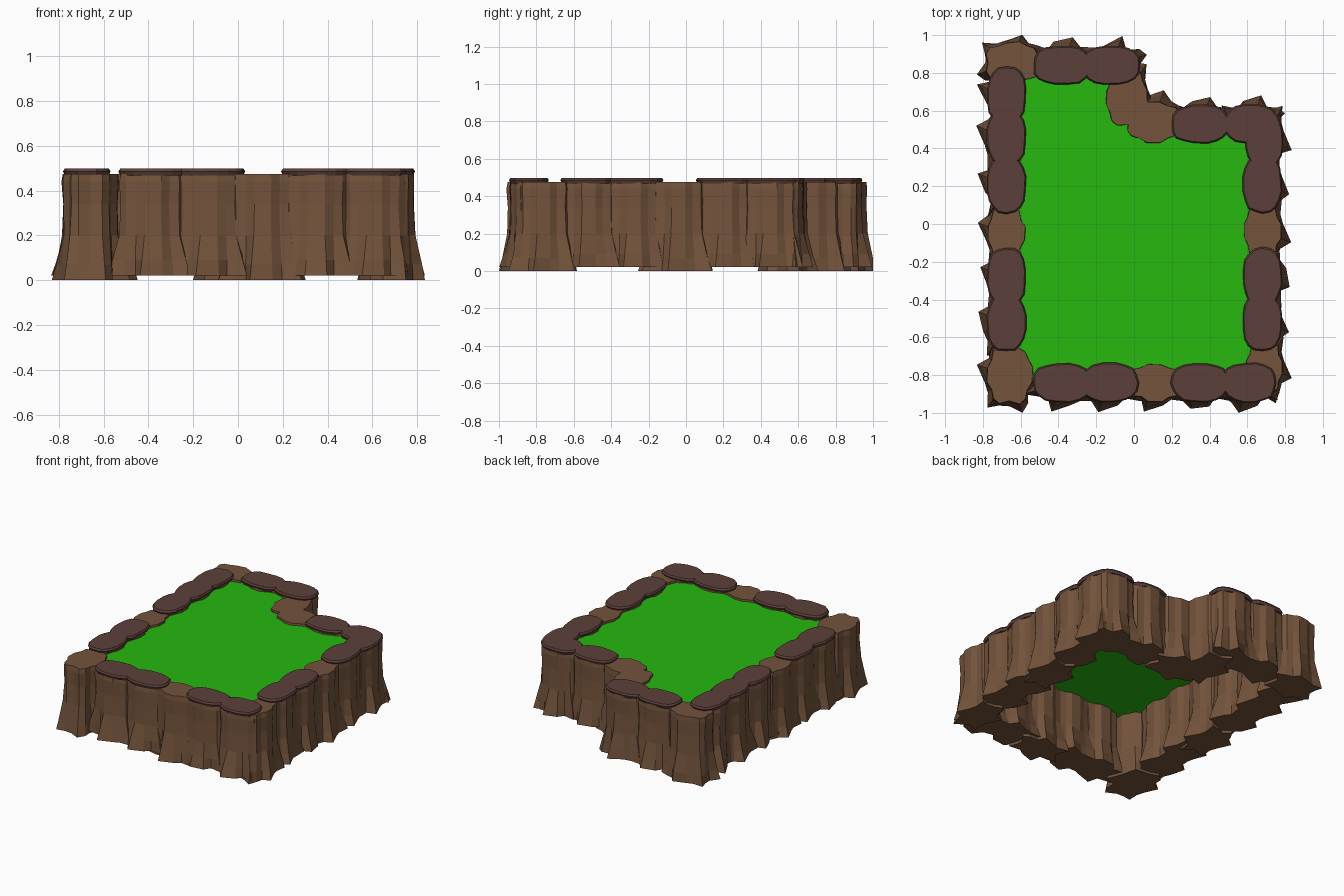
import bpy, bmesh, math, random

if "Cube" in bpy.data.objects:
    bpy.data.objects.remove(bpy.data.objects["Cube"])

random.seed(7)


def material(name, rgb):
    m = bpy.data.materials.new(name)
    m.diffuse_color = (*rgb, 1)
    m.use_nodes = True
    m.node_tree.nodes["Principled BSDF"].inputs["Base Color"].default_value = m.diffuse_color
    return m


BROWN = material("brown_rock", (0.175, 0.088, 0.045))
DARK = material("dark_cap", (0.107, 0.051, 0.042))
GREEN = material("grass", (0.02, 0.48, 0.005))
SIDES = 18


def finish(name, bm, mats):
    bmesh.ops.recalc_face_normals(bm, faces=bm.faces)
    me = bpy.data.meshes.new(name)
    bm.to_mesh(me)
    bm.free()
    for m in mats:
        me.materials.append(m)
    ob = bpy.data.objects.new(name, me)
    bpy.context.collection.objects.link(ob)
    return ob


def power(v, p=0.8):
    return math.copysign(abs(v) ** p, v)


def loft(bm, rings, mat):
    for a, b in zip(rings, rings[1:]):
        for i in range(SIDES):
            j = (i + 1) % SIDES
            bm.faces.new((a[i], a[j], b[j], b[i])).material_index = mat
    bm.faces.new(rings[0][::-1]).material_index = mat
    bm.faces.new(rings[-1]).material_index = mat


def rock(name, x, y, rot, half_len, half_dep, dark):
    bm = bmesh.new()
    c, s = math.cos(math.radians(rot)), math.sin(math.radians(rot))

    def ring(z, scales, grow):
        out = []
        for i in range(SIDES):
            a = 2 * math.pi * i / SIDES
            u = power(math.cos(a)) * (half_len * scales[i] + grow)
            v = power(math.sin(a)) * (half_dep * scales[i] + grow)
            px, py = x + u * c - v * s, y + u * s + v * c
            out.append(bm.verts.new((max(-.835, min(.835, px)),
                                     max(-1, min(1, py)), z)))
        return out

    # fluted column flaring to a jagged foot
    flute = [random.uniform(.97, 1.04) if i % 3 else random.uniform(.86, .93)
             for i in range(SIDES)]
    jag = [random.uniform(.04, .065) if i % 3 == 1 else random.uniform(.0, .03)
           for i in range(SIDES)]
    z0 = 0.02 if dark else 0.0
    top = 0.475
    rings = []
    for z, k, flare in ((z0, 1.0, 1), (z0 + .07, 1.0, .6), (.2, .98, .1),
                        (.34, .97, 0), (.44, 1.0, 0), (top, .97, 0)):
        sc = [f * k * random.uniform(.98, 1.02) for f in flute]
        r = ring(z, sc, 0)
        for v, j in zip(r, jag):
            d = v.co.copy()
            d.x -= x
            d.y -= y
            d.z = 0
            v.co += d.normalized() * j * flare
            v.co.x = max(-.835, min(.835, v.co.x))
            v.co.y = max(-1, min(1, v.co.y))
        rings.append(r)
    loft(bm, rings, 0)
    # overhanging dark cap slab
    if dark:
        edge = [random.uniform(.97, 1.04) for _ in range(SIDES)]
        low = ring(.468, [e * .97 for e in edge], 0)
        mid = ring(.486, edge, .004)
        high = ring(.498, [e * .97 for e in edge], 0)
        loft(bm, [low, mid, high], 1)
    finish(name, bm, [BROWN, DARK])


# left wall and right wall
for y, d in ((.68, 1), (.46, 1), (.21, 1), (-.05, 0), (-.28, 1), (-.52, 1)):
    rock("left_rock", -.675, y, 90, .15, .10, d)
for y, d in ((.21, 1), (-.04, 0), (-.28, 1), (-.52, 1)):
    rock("right_rock", .68, y, 90, .15, .10, d)

# front wall, back walls
for x, d in ((-.38, 1), (-.13, 1), (.11, 0), (.35, 1)):
    rock("front_rock", x, -.84, 0, .15, .10, d)
for x, y in ((-.38, .84), (-.12, .84), (.35, .53)):
    rock("back_rock", x, y, 0, .15, .10, 1)

# corners
rock("back_left_corner", -.645, .855, 0, .145, .11, 0)
rock("front_left_corner", -.66, -.80, 90, .16, .125, 0)
rock("front_right_corner", .69, -.76, 90, .14, .10, 0)
rock("front_right_corner_cap", .61, -.84, 0, .14, .10, 1)
rock("back_right_corner", .69, .45, 90, .15, .095, 1)
rock("back_right_corner_cap", .62, .53, 0, .14, .10, 1)
rock("inner_corner_side", -.04, .67, 90, .16, .11, 0)
rock("inner_corner_back", .10, .54, 0, .15, .11, 0)

# grass sheet
bm = bmesh.new()
outline = ((-.66, -.83), (.67, -.83), (.67, .53), (.02, .53), (-.04, .60),
           (-.04, .84), (-.66, .84))
bm.faces.new([bm.verts.new((x, y, .46)) for x, y in outline])
finish("grass", bm, [GREEN])
